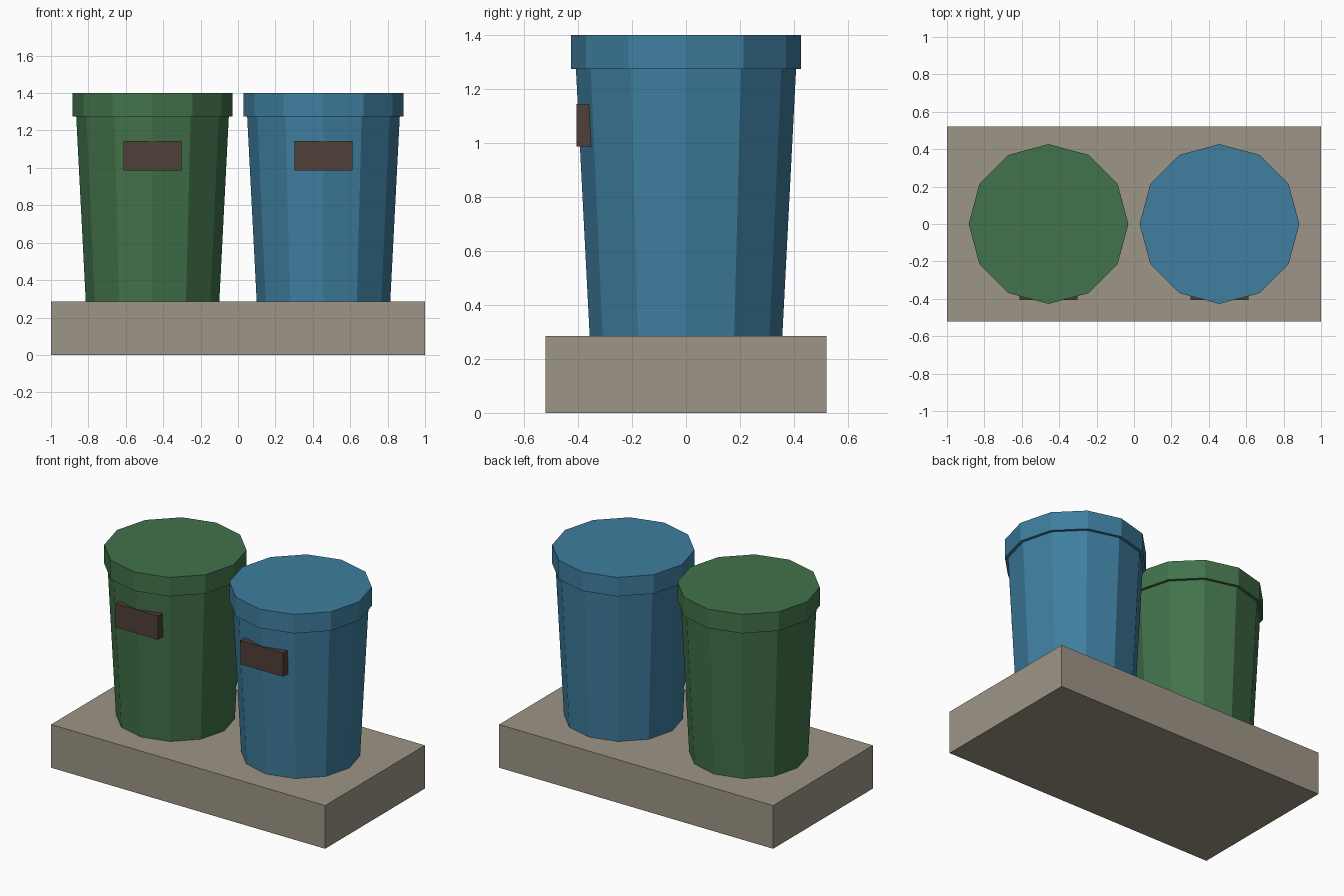
import bpy

cube = bpy.data.objects.get("Cube")
if cube:
    bpy.data.objects.remove(cube, do_unlink=True)


def material(name, rgb):
    mat = bpy.data.materials.new(name)
    mat.use_nodes = True
    colour = (*rgb, 1.0)
    mat.diffuse_color = colour
    mat.node_tree.nodes["Principled BSDF"].inputs["Base Color"].default_value = colour
    return mat


def finish(name, mat):
    obj = bpy.context.object
    obj.name = obj.data.name = name
    obj.data.materials.append(mat)
    return obj


def box(name, low, high, mat):
    centre = [(a + b) / 2 for a, b in zip(low, high)]
    bpy.ops.mesh.primitive_cube_add(size=1, location=centre)
    obj = finish(name, mat)
    for v in obj.data.vertices:
        v.co = [c * (b - a) for c, a, b in zip(v.co, low, high)]
    return obj


def drum(name, x, z0, z1, r0, r1, mat):
    bpy.ops.mesh.primitive_cone_add(vertices=12, radius1=r0, radius2=r1, depth=z1 - z0,
                                    location=(x, 0, (z0 + z1) / 2))
    return finish(name, mat)


stone = material("warm grey", (0.34, 0.30, 0.24))
green = material("green", (0.055, 0.17, 0.07))
blue = material("blue", (0.05, 0.21, 0.35))
brown = material("dark brown", (0.08, 0.05, 0.04))

BASE_TOP, RIM, TOP = 0.285, 1.275, 1.40

# Plinth
box("base_slab", (-1, -0.52, 0), (1, 0.52, BASE_TOP), stone)

# Two tapered bins, each with an overhanging lid and a front plate
for side, x, mat in (("right", -0.457, green), ("left", 0.457, blue)):
    drum(side + "_bin_body", x, BASE_TOP, RIM, 0.357, 0.408, mat)
    drum(side + "_bin_lid", x, RIM, TOP, 0.427, 0.427, mat)
    box(side + "_bin_plate", (x - 0.156, -0.405, 0.987), (x + 0.156, -0.35, 1.144), brown)
